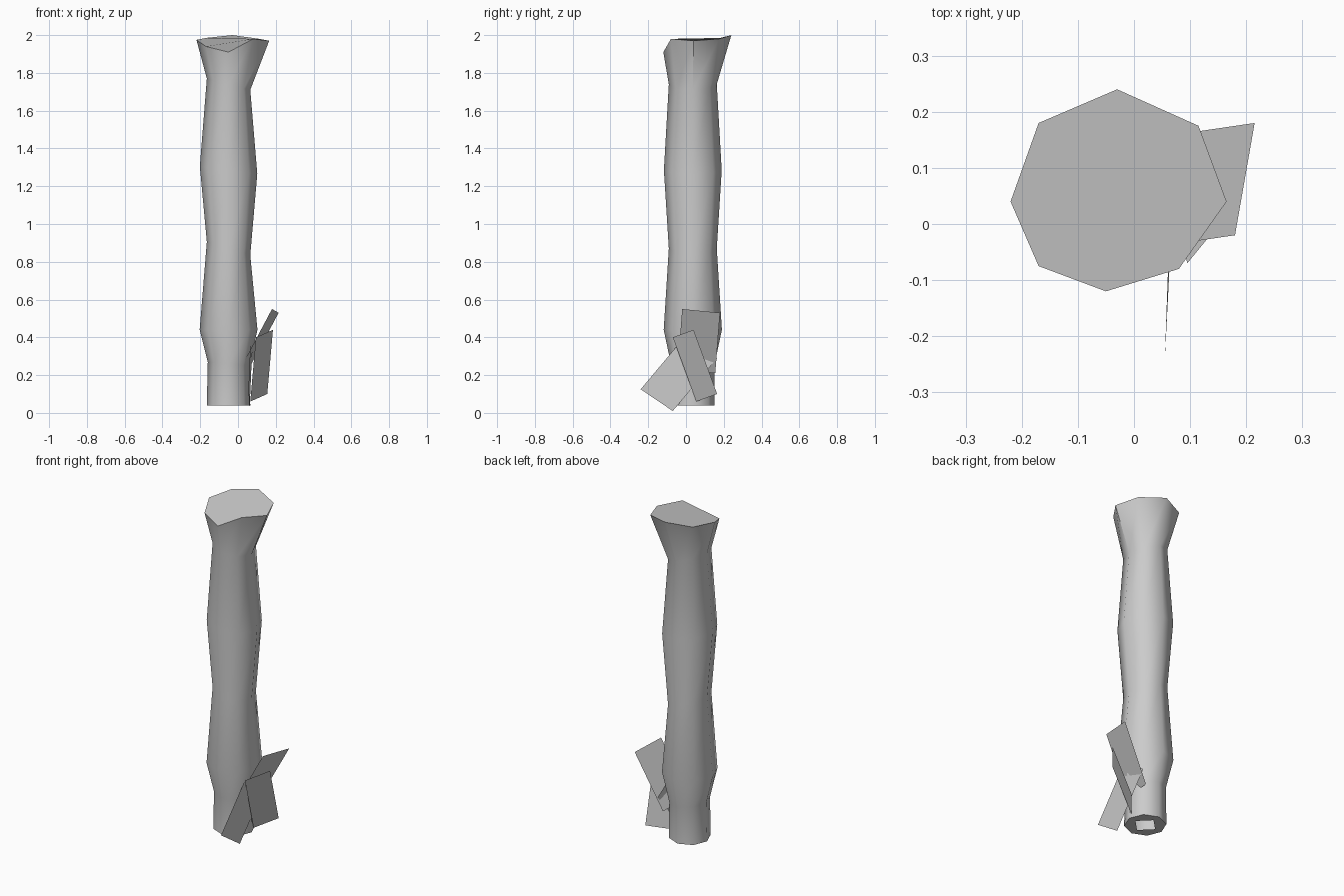
import bpy, bmesh, math
from mathutils import Vector

if "Cube" in bpy.data.objects:
    bpy.data.objects.remove(bpy.data.objects["Cube"])


def finish(name, bm, angle):
    mesh = bpy.data.meshes.new(name)
    bm.to_mesh(mesh)
    bm.free()
    ob = bpy.data.objects.new(name, mesh)
    bpy.context.collection.objects.link(ob)
    bpy.ops.object.select_all(action='DESELECT')
    ob.select_set(True)
    bpy.context.view_layer.objects.active = ob
    bpy.ops.object.shade_smooth_by_angle(angle=math.radians(angle))
    return ob


# Trunk: eight-sided rings (height, x radius, y radius, tilt towards -x)
SIDES = 8
CX, CY = -0.05, 0.036
rings = [
    (0.04, 0.115, 0.116, 0.0),
    (0.26, 0.110, 0.116, 0.01),
    (0.44, 0.153, 0.154, 0.0),
    (0.87, 0.115, 0.127, 0.035),
    (1.285, 0.152, 0.153, 0.02),
    (1.74, 0.115, 0.127, 0.03),
]
# Uneven broken rim, counter-clockwise from +x
rim = [(0.165, 0.04, 1.97), (0.115, 0.175, 1.98), (-0.03, 0.24, 2.0),
       (-0.17, 0.18, 1.985), (-0.22, 0.04, 1.975), (-0.17, -0.075, 1.94),
       (-0.05, -0.12, 1.91), (0.08, -0.08, 1.98)]

bm = bmesh.new()
loops = []
# The first loop is the inner edge of the open underside
for z, rx, ry, tilt in [(0.04, 0.07, 0.07, 0.0)] + rings:
    loop = []
    for i in range(SIDES):
        a = 2 * math.pi * i / SIDES
        if not loops:
            # diamond-shaped opening
            s = 1 if i % 2 == 0 else 0.707
        else:
            s = 1
        loop.append(bm.verts.new((CX + s * rx * math.cos(a),
                                  CY + s * ry * math.sin(a),
                                  z - tilt * math.cos(a))))
    loops.append(loop)
loops.append([bm.verts.new(p) for p in rim])
for lo, hi in zip(loops, loops[1:]):
    for i in range(SIDES):
        j = (i + 1) % SIDES
        bm.faces.new((lo[i], lo[j], hi[j], hi[i]))
# Cut top face
bm.faces.new(loops[-1])
finish("trunk", bm, 50)


# Loose flat pieces at the foot: one corner, width vector, length vector
def slab(name, corner, across, along):
    c, u, v = Vector(corner), Vector(across), Vector(along)
    bm = bmesh.new()
    bm.faces.new([bm.verts.new(p) for p in (c, c + u, c + u + v, c + v)])
    finish(name, bm, 50)


slab("bark_upper", (0.01, -0.045, 0.23), (0.035, 0.2, -0.02), (0.17, 0.025, 0.32))
slab("bark_middle", (0.065, 0.055, 0.06), (0.09, 0.11, 0.04), (0.03, -0.125, 0.34))
slab("bark_front", (0.055, -0.24, 0.125), (0.006, 0.17, -0.115), (0.012, 0.235, 0.28))
